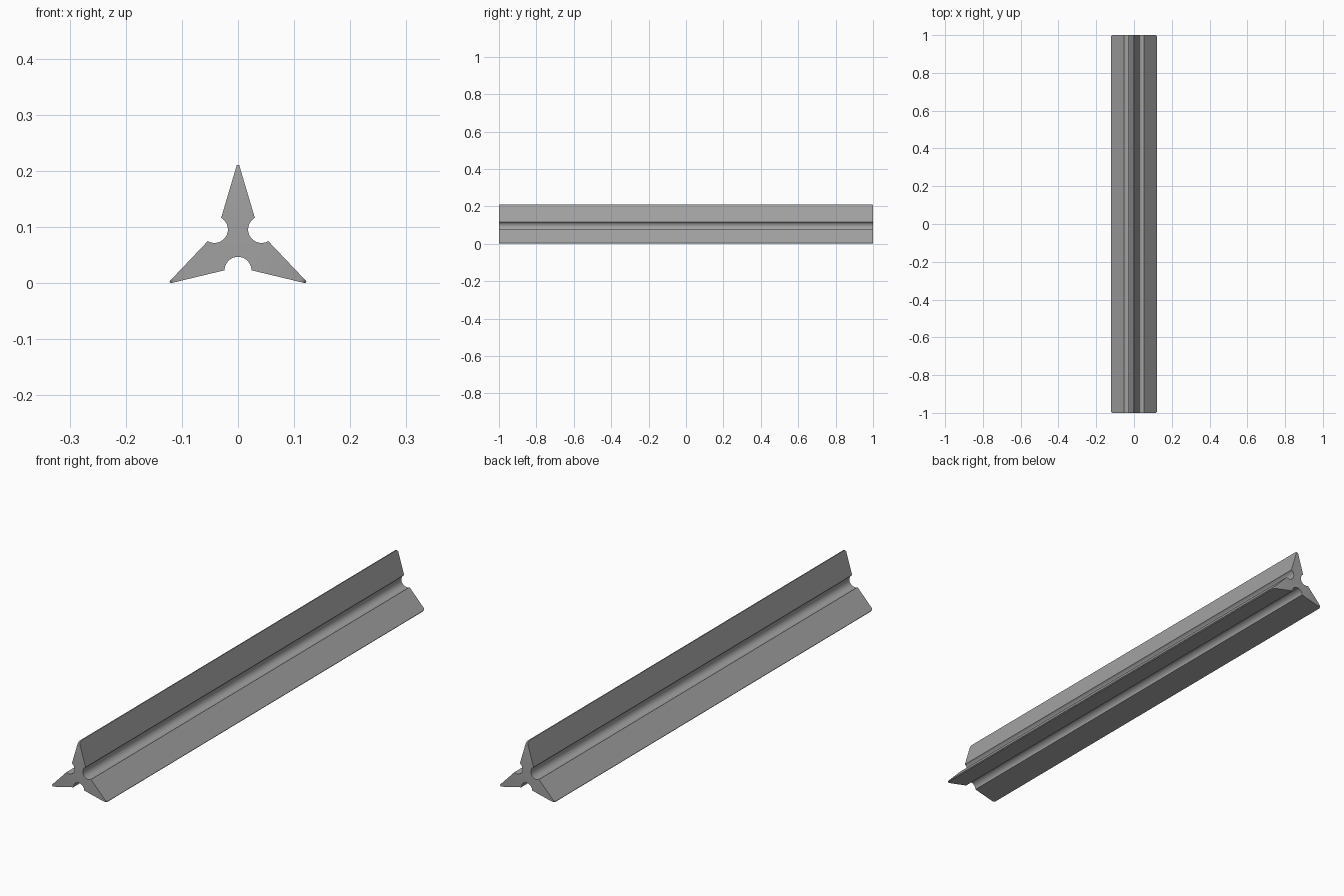
import bpy
import bmesh
from math import cos, sin, pi, radians
from mathutils import Vector

cube = bpy.data.objects.get("Cube")
if cube:
    bpy.data.objects.remove(cube)

HALF_LENGTH = 1.0
TIP_RADIUS = 0.1395      # centre to blade tip
TIP_HALF = 0.002         # half width of the blunt tip
GROOVE_DIST = 0.0485     # centre to groove axis
GROOVE_RADIUS = 0.024
GROOVE_STEPS = 16
CENTRE_Z = TIP_RADIUS / 2 + TIP_HALF * cos(radians(30))

# One grey material
grey = bpy.data.materials.new("grey")
grey.use_nodes = True
colour = (0.36, 0.36, 0.36, 1)
grey.diffuse_color = colour
grey.node_tree.nodes["Principled BSDF"].inputs["Base Color"].default_value = colour


def polar(radius, angle):
    return Vector((radius * cos(angle), radius * sin(angle)))


# Cross-section: three blunt blades with a half-round groove after each
profile, tips = [], []
for i in range(3):
    blade = pi / 2 + i * 2 * pi / 3
    side = polar(TIP_HALF, blade + pi / 2)
    tips.append(len(profile))
    profile += [polar(TIP_RADIUS, blade) - side, polar(TIP_RADIUS, blade) + side]
    groove = blade + pi / 3
    axis = polar(GROOVE_DIST, groove)
    for s in range(GROOVE_STEPS + 1):
        turn = groove - pi / 2 - pi * s / GROOVE_STEPS
        profile.append(axis + polar(GROOVE_RADIUS, turn))

# Extrude the section along the length
bm = bmesh.new()
rings = [[bm.verts.new((p.x, y, p.y + CENTRE_Z)) for p in profile]
         for y in (-HALF_LENGTH, HALF_LENGTH)]
count = len(profile)
for i in range(count):
    j = (i + 1) % count
    bm.faces.new((rings[0][i], rings[0][j], rings[1][j], rings[1][i]))
for ring in rings:
    bm.faces.new(ring)

# Round the blade corners at both ends
corners = [bm.edges.get((ring[t], ring[t + 1])) for ring in rings for t in tips]
bmesh.ops.bevel(bm, geom=corners, offset=0.01, segments=4, profile=0.5, affect='EDGES')
bmesh.ops.recalc_face_normals(bm, faces=bm.faces)

mesh = bpy.data.meshes.new("triangular_ruler")
bm.to_mesh(mesh)
bm.free()
mesh.materials.append(grey)
ruler = bpy.data.objects.new("triangular_ruler", mesh)
bpy.context.collection.objects.link(ruler)

# Smooth grooves, crisp edges
bpy.context.view_layer.objects.active = ruler
ruler.select_set(True)
bpy.ops.object.shade_smooth_by_angle(angle=radians(30))
